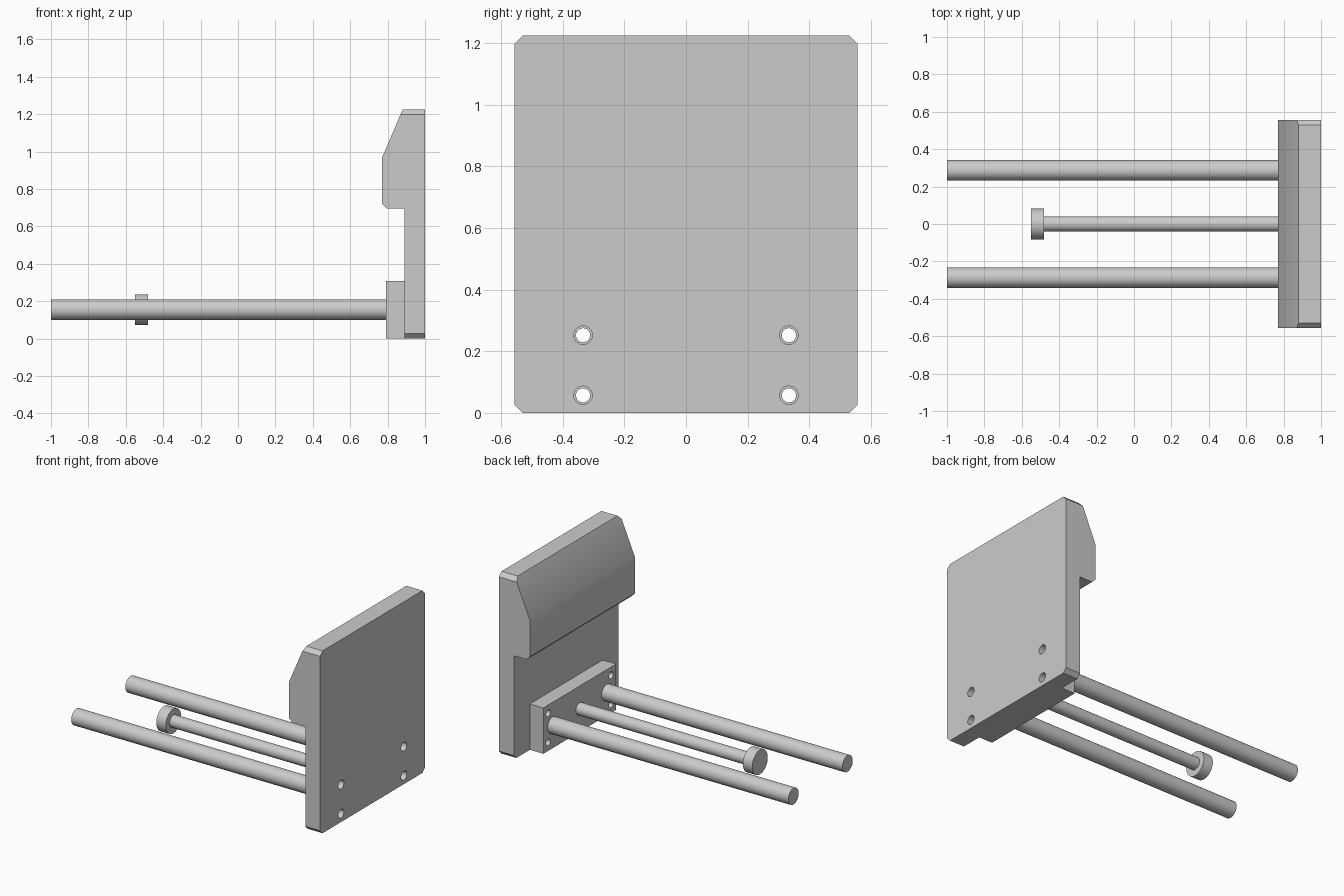
import bpy, bmesh, math

cube = bpy.data.objects.get("Cube")
if cube:
    bpy.data.objects.remove(cube, do_unlink=True)

steel = bpy.data.materials.new("grey steel")
steel.use_nodes = True
GREY = (0.6, 0.6, 0.6, 1)
steel.diffuse_color = GREY
steel.node_tree.nodes["Principled BSDF"].inputs["Base Color"].default_value = GREY


def add_object(name, bm):
    bmesh.ops.recalc_face_normals(bm, faces=bm.faces)
    mesh = bpy.data.meshes.new(name)
    bm.to_mesh(mesh)
    bm.free()
    mesh.materials.append(steel)
    obj = bpy.data.objects.new(name, mesh)
    bpy.context.collection.objects.link(obj)
    return obj


def prism(name, points, offset):
    """Extrude a closed outline along an offset."""
    bm = bmesh.new()
    face = bm.faces.new([bm.verts.new(p) for p in points])
    result = bmesh.ops.extrude_face_region(bm, geom=[face], use_keep_orig=True)
    verts = [v for v in result["geom"] if isinstance(v, bmesh.types.BMVert)]
    bmesh.ops.translate(bm, verts=verts, vec=offset)
    return add_object(name, bm)


def rod(name, x0, x1, y, z, radius, sides=40):
    """Cylinder lying along x."""
    ring = [(x0, y + radius * math.cos(math.tau * i / sides),
             z + radius * math.sin(math.tau * i / sides)) for i in range(sides)]
    return prism(name, ring, (x1 - x0, 0, 0))


def smooth(obj):
    bpy.ops.object.select_all(action='DESELECT')
    obj.select_set(True)
    bpy.context.view_layer.objects.active = obj
    bpy.ops.object.shade_smooth_by_angle(angle=math.radians(30))


def cut(obj, cutter, operation='DIFFERENCE'):
    """Apply a boolean and drop the cutter."""
    mod = obj.modifiers.new("cut", 'BOOLEAN')
    mod.object, mod.operation, mod.solver = cutter, operation, 'EXACT'
    bpy.context.view_layer.objects.active = obj
    bpy.ops.object.modifier_apply(modifier=mod.name)
    bpy.data.objects.remove(cutter, do_unlink=True)


W, H, C = 0.557, 1.225, 0.027      # plate half width, height, corner chamfer
BACK, FACE, JAW, BLOCK = 1.0, 0.89, 0.77, 0.79
ROD_Z = 0.155

# Plate with an overhanging jaw, drawn as one side profile
profile = [(BACK, 0), (BACK, H), (0.88, H), (JAW, 0.967), (JAW, 0.722),
           (0.795, 0.697), (FACE, 0.697), (FACE, 0)]
plate = prism("jaw_plate", [(x, -W, z) for x, z in profile], (0, 2 * W, 0))

# Chamfered corners
outline = [(-W - 0.1 + 0.1, C), (-W + C, 0), (W - C, 0), (W, C),
           (W, H - C), (W - C, H), (C - W, H), (-W, H - C)]
cut(plate, prism("corner_cutter", [(0.5, y, z) for y, z in outline], (1, 0, 0)), 'INTERSECT')

# Mounting block on the inner face of the plate
BW, BH = 0.387, 0.308
block = prism("mounting_block", [(BLOCK, -BW, 0), (BLOCK, BW, 0), (BLOCK, BW, BH),
                                 (BLOCK, -BW, BH)], (FACE - BLOCK, 0, 0))

# Screw holes: wider in the plate, narrower in the block
for y in (-0.334, 0.334):
    for z in (0.057, 0.252):
        cut(plate, rod("hole_cutter", 0.6, 1.2, y, z, 0.03, 24))
        cut(block, rod("hole_cutter", 0.6, 1.2, y, z, 0.023, 24))
smooth(plate)
smooth(block)

# Guide rods and the headed centre rod
for side, y in (("left", 0.287), ("right", -0.287)):
    smooth(rod(side + "_guide_rod", -1, BLOCK, y, ROD_Z, 0.055))
smooth(rod("centre_rod", -0.5, BLOCK, 0, ROD_Z, 0.041))
smooth(rod("centre_rod_head", -0.55, -0.48, 0, ROD_Z, 0.082))
